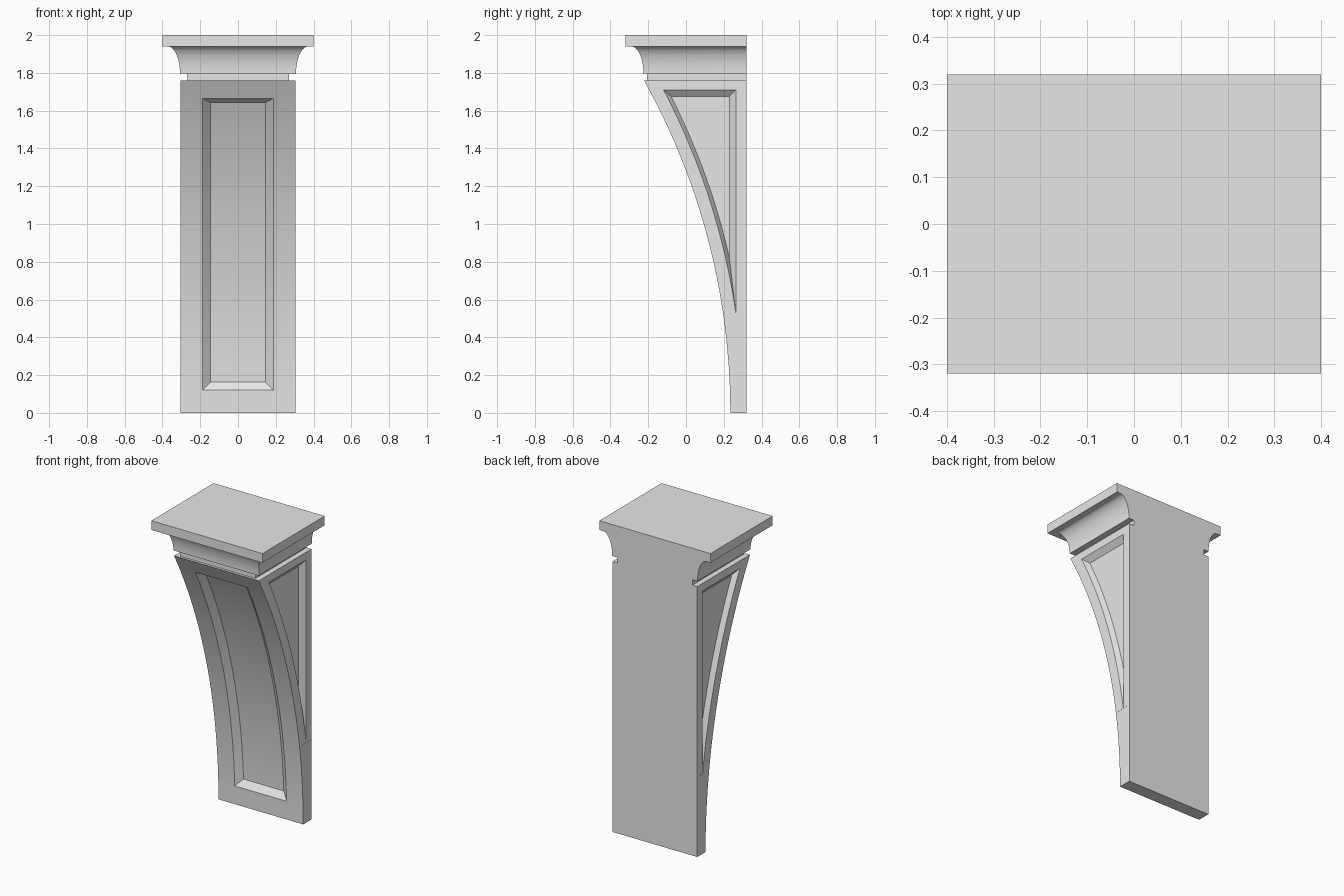
import bpy, bmesh
from math import sqrt, sin, cos, pi

cube = bpy.data.objects.get("Cube")
if cube:
    bpy.data.objects.remove(cube, do_unlink=True)

grey = bpy.data.materials.new("plain_grey")
grey.use_nodes = True
grey.diffuse_color = (0.8, 0.8, 0.8, 1)
grey.node_tree.nodes["Principled BSDF"].inputs["Base Color"].default_value = (0.8, 0.8, 0.8, 1)

R = 3.617            # radius of the concave front
CY = 0.235 - R       # its centre, level with the foot
BACK, HALF, TOP = 0.32, 0.305, 1.76
TIP = 0.52           # lowest point of the side panels


def arc_y(z, offset=0):
    return CY + sqrt((R + offset) ** 2 - z * z)


def spread(a, b, n):
    return [a + (b - a) * i / (n - 1) for i in range(n)]


def add_face(bm, cache, pts):
    """Face through the points, sharing corners and dropping repeats."""
    vs = []
    for p in pts:
        key = tuple(round(c, 4) for c in p)
        if key not in cache:
            cache[key] = bm.verts.new(p)
        if cache[key] not in vs:
            vs.append(cache[key])
    return bm.faces.new(vs) if len(vs) > 2 else None


def finish(bm, name):
    bmesh.ops.recalc_face_normals(bm, faces=bm.faces[:])
    mesh = bpy.data.meshes.new(name)
    bm.to_mesh(mesh)
    bm.free()
    mesh.materials.append(grey)
    ob = bpy.data.objects.new(name, mesh)
    bpy.context.collection.objects.link(ob)
    bpy.ops.object.select_all(action='DESELECT')
    ob.select_set(True)
    bpy.context.view_layer.objects.active = ob
    bpy.ops.object.shade_smooth_by_angle(angle=pi / 6)
    return ob


# Bracket body: curved front, flat back, sunk panels on front and sides
bm, cache = bmesh.new(), {}
low = [0, 0.12, 0.25, 0.385, TIP]
high = spread(TIP, 1.665, 16) + [TOP]
rows = low + high[1:]


def panel_ring(offset, back, top):
    tip = sqrt((R + offset) ** 2 - (back - CY) ** 2)
    pts = [(arc_y(z, offset), z) for z in spread(tip, top, len(high))]
    return pts + [(back, top), (back, tip)]


rim = [(arc_y(z), z) for z in high] + [(BACK, TOP), (BACK, TIP)]
edge = panel_ring(0.067, 0.265, 1.71)
floor = panel_ring(0.087, 0.23, 1.675)
for s in (-1, 1):
    x, sunk = s * HALF, s * (HALF - 0.03)
    for (a, xa), (b, xb) in (((rim, x), (edge, x)), ((edge, x), (floor, sunk))):
        for i in range(len(a) - 1):
            add_face(bm, cache, [(xa, *a[i]), (xa, *a[i + 1]), (xb, *b[i + 1]), (xb, *b[i])])
    add_face(bm, cache, [(sunk, *p) for p in floor])
    add_face(bm, cache, [(x, arc_y(z), z) for z in low] + [(x, BACK, TIP), (x, BACK, 0)])


def span(p, q, x0=-HALF, x1=HALF):
    return add_face(bm, cache, [(x0, *p), (x1, *p), (x1, *q), (x0, *q)])


span((arc_y(0), 0), (BACK, 0))
span((BACK, 0), (BACK, TIP))
span((BACK, TIP), (BACK, TOP))
span((BACK, TOP), (arc_y(TOP), TOP))

# Front strips, with the middle one sunk between the end rows
columns = [-HALF, -0.187, 0.187, HALF]
front_panel = []
for j, (z0, z1) in enumerate(zip(rows, rows[1:])):
    for x0, x1 in zip(columns, columns[1:]):
        f = span((arc_y(z0), z0), (arc_y(z1), z1), x0, x1)
        if x0 == columns[1] and 0 < j < len(rows) - 2:
            front_panel.append(f)
# Give the foot and top faces the strip corners too
for z in (0, TOP):
    for f in [f for f in bm.faces if all(abs(v.co.z - z) < 1e-5 for v in f.verts)]:
        bm.faces.remove(f)
    y = arc_y(z)
    add_face(bm, cache, [(x, y, z) for x in columns] + [(HALF, BACK, z), (-HALF, BACK, z)])
bmesh.ops.recalc_face_normals(bm, faces=bm.faces[:])
bmesh.ops.inset_region(bm, faces=front_panel, thickness=0.042, depth=-0.033,
                       use_even_offset=True, use_boundary=True)
finish(bm, "bracket_body")


def stack(name, levels):
    """Solid through rectangles (half width, front y, z), flush at the back."""
    bm, cache = bmesh.new(), {}
    loops = [[(-w, y, z), (w, y, z), (w, BACK, z), (-w, BACK, z)] for w, y, z in levels]
    for a, b in zip(loops, loops[1:]):
        for i in range(4):
            k = (i + 1) % 4
            add_face(bm, cache, [a[i], a[k], b[k], b[i]])
    add_face(bm, cache, loops[0])
    add_face(bm, cache, loops[-1])
    return finish(bm, name)


# Neck, cove moulding and top slab
stack("neck", [(0.27, -0.207, TOP), (0.27, -0.207, 1.795)])
cove = []
for t in spread(0, pi / 2, 13):
    out = 0.064 * (1 - cos(t))
    cove.append((0.307 + out, -0.225 - out, 1.795 + 0.145 * sin(t)))
stack("cove_moulding", cove)
stack("top_slab", [(0.4, -0.32, 1.94), (0.4, -0.32, 2)])
